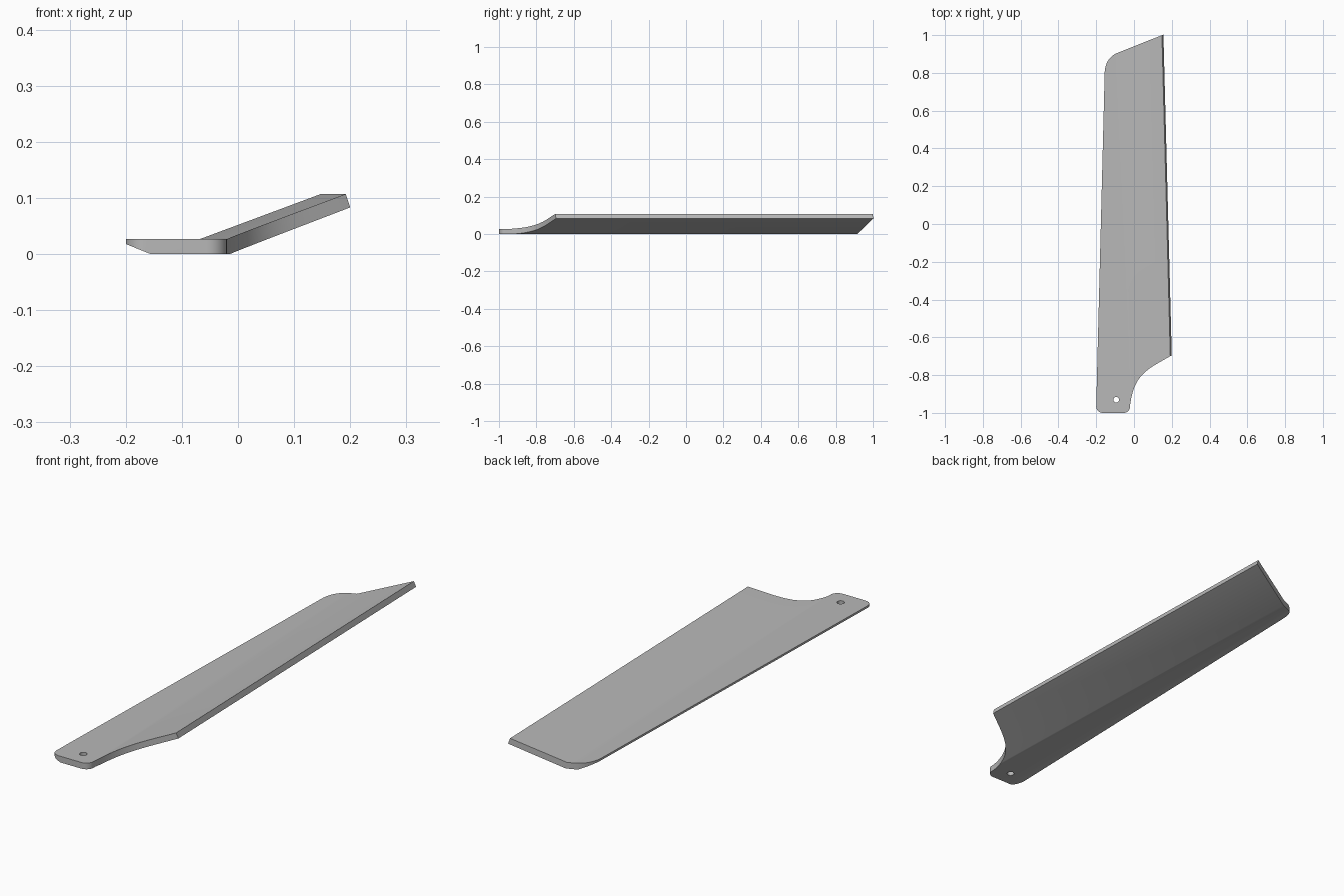
import bpy, bmesh, math
from mathutils import Vector
from mathutils.geometry import interpolate_bezier

old = bpy.data.objects.get("Cube")
if old:
    bpy.data.objects.remove(old, do_unlink=True)

# Plain grey metal
metal = bpy.data.materials.new("grey_metal")
metal.use_nodes = True
grey = (0.48, 0.48, 0.48, 1)
metal.diffuse_color = grey
metal.node_tree.nodes["Principled BSDF"].inputs["Base Color"].default_value = grey


def loft(name, ring_a, ring_b):
    """Solid skinned between two matching rings."""
    bm = bmesh.new()
    a = [bm.verts.new(p) for p in ring_a]
    b = [bm.verts.new(p) for p in ring_b]
    n = len(a)
    bm.faces.new(a)
    bm.faces.new(b[::-1])
    for i in range(n):
        j = (i + 1) % n
        bm.faces.new((a[i], b[i], b[j], a[j]))
    bmesh.ops.recalc_face_normals(bm, faces=bm.faces)
    mesh = bpy.data.meshes.new(name)
    bm.to_mesh(mesh)
    bm.free()
    mesh.materials.append(metal)
    obj = bpy.data.objects.new(name, mesh)
    bpy.context.collection.objects.link(obj)
    return obj


def prism(name, outline):
    return loft(name, [(x, y, -0.2) for x, y in outline],
                [(x, y, 0.3) for x, y in outline])


def curve(p0, c0, c1, p1, steps=14):
    pts = [Vector((*p, 0)) for p in (p0, c0, c1, p1)]
    return [(p.x, p.y) for p in interpolate_bezier(*pts, steps)]


def corner(cx, cy, r, start, steps=8):
    angles = [math.radians(start + 90 * i / steps) for i in range(steps + 1)]
    return [(cx + r * math.cos(t), cy + r * math.sin(t)) for t in angles]


# Bent plate section: bevelled left edge, flat strip, ramp rising to the right
def section(y):
    left = -0.2 + 0.0254 * (y + 0.97)
    fold = -0.02 - 0.026 * (y + 0.7)
    return [(left, y, 0.018), (left + 0.045, y, 0), (fold, y, 0),
            (fold + 0.22, y, 0.083), (fold + 0.212, y, 0.107),
            (fold - 0.005, y, 0.027), (left, y, 0.027)]


blade = loft("blade", section(-1.1), section(1.1))

# Plan shape: rounded root tab, concave neck, slanted tip with a rounded corner
outline = corner(-0.165, -0.965, 0.035, 180) + corner(-0.055, -0.965, 0.035, 270)
outline += curve((-0.02, -0.955), (0.0, -0.79), (0.08, -0.765), (0.2, -0.695))
outline += [(0.3, -0.637), (0.3, 1.06)]
outline += curve((-0.09, 0.905), (-0.13, 0.888), (-0.156, 0.85), (-0.1555, 0.79))
outline += [(-0.25, 0.79), (-0.25, -0.965)]
plan = prism("plan_cutter", outline)
hole = prism("hole_cutter", [(-0.094 + 0.015 * math.cos(i * math.pi / 12),
                              -0.93 + 0.015 * math.sin(i * math.pi / 12))
                             for i in range(24)])

bpy.context.view_layer.objects.active = blade
for cutter, operation in ((plan, 'INTERSECT'), (hole, 'DIFFERENCE')):
    mod = blade.modifiers.new(cutter.name, 'BOOLEAN')
    mod.object = cutter
    mod.operation = operation
    mod.solver = 'EXACT'
    bpy.ops.object.modifier_apply(modifier=mod.name)
    bpy.data.objects.remove(cutter, do_unlink=True)

# Soft bend, crisp rim
bpy.ops.object.select_all(action='DESELECT')
blade.select_set(True)
bpy.ops.object.shade_smooth_by_angle(angle=math.radians(30))
